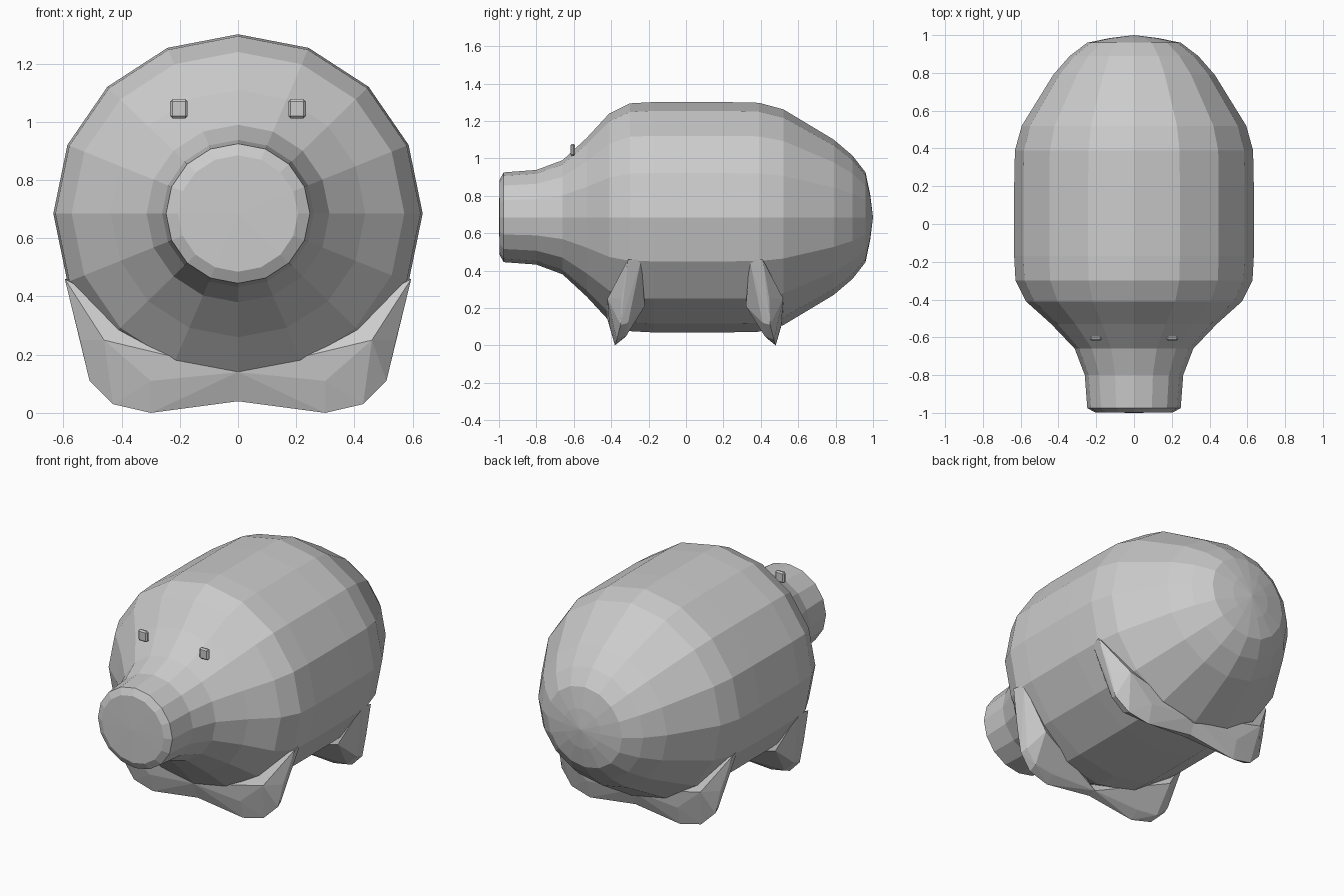
import bpy, bmesh
from math import sin, cos, pi

if "Cube" in bpy.data.objects:
    bpy.data.objects.remove(bpy.data.objects["Cube"])

SIDES, AXIS_Z, WIDE = 16, 0.685, 1.03


def finish(bm, name):
    bmesh.ops.recalc_face_normals(bm, faces=bm.faces)
    mesh = bpy.data.meshes.new(name)
    bm.to_mesh(mesh)
    bm.free()
    obj = bpy.data.objects.new(name, mesh)
    bpy.context.collection.objects.link(obj)
    return obj


def loft(name, profile):
    # Rings of (y, radius) joined nose to tail, closed with end fans
    bm = bmesh.new()
    rings = []
    for y, r in profile:
        rings.append([bm.verts.new((WIDE * r * sin(2 * pi * i / SIDES), y,
                                    AXIS_Z + r * cos(2 * pi * i / SIDES)))
                      for i in range(SIDES)])
    for a, b in zip(rings, rings[1:]):
        for i in range(SIDES):
            j = (i + 1) % SIDES
            bm.faces.new((a[i], a[j], b[j], b[i]))
    for ring, y in ((rings[0], -1.0), (rings[-1], 1.0)):
        tip = bm.verts.new((0, y, AXIS_Z))
        for i in range(SIDES):
            bm.faces.new((ring[i], ring[(i + 1) % SIDES], tip))
    return finish(bm, name)


# Body with snout
loft("body", [(-0.997, 0.2), (-0.975, 0.24), (-0.8, 0.253), (-0.66, 0.305),
              (-0.53, 0.425), (-0.41, 0.555), (-0.3, 0.609), (-0.17, 0.616),
              (0.2, 0.616), (0.39, 0.612), (0.52, 0.577), (0.79, 0.415),
              (0.89, 0.33), (0.96, 0.24), (0.985, 0.12)])

# Leg: faceted hull that flares up into the body
LEG = [(0.3, -0.38, 0), (0.43, -0.37, 0.03), (0.51, -0.35, 0.11),
       (0.54, -0.345, 0.25), (0.595, -0.31, 0.46), (0.46, -0.42, 0.25),
       (0.3, -0.41, 0.11), (0, -0.38, 0.04), (0, -0.33, 0.05),
       (0.3, -0.33, 0.04), (0.43, -0.32, 0.05), (0.5, -0.31, 0.12),
       (0.44, -0.22, 0.21), (0.58, -0.24, 0.46), (0, -0.42, 0.14)]


def leg(name, side, rear):
    bm = bmesh.new()
    for x, y, z in LEG:
        bm.verts.new((x * side, 0.1 - y if rear else y, z))
    hull = bmesh.ops.convex_hull(bm, input=bm.verts)
    loose = {v for v in hull["geom_interior"] + hull["geom_unused"]
             if isinstance(v, bmesh.types.BMVert)}
    bmesh.ops.delete(bm, geom=list(loose), context='VERTS')
    return finish(bm, name)


# Eye: small rounded tab
def eye(name, side):
    bm = bmesh.new()
    bmesh.ops.create_cube(bm, size=1)
    for v in bm.verts:
        v.co = (v.co.x * 0.06 + 0.203 * side, v.co.y * 0.024 - 0.606,
                v.co.z * 0.066 + 1.045)
    bmesh.ops.bevel(bm, geom=bm.edges[:], offset=0.008, segments=1,
                    affect='EDGES')
    return finish(bm, name)


for side, label in ((1, "left"), (-1, "right")):
    leg("front_leg_" + label, side, False)
    leg("rear_leg_" + label, side, True)
    eye("eye_" + label, side)
